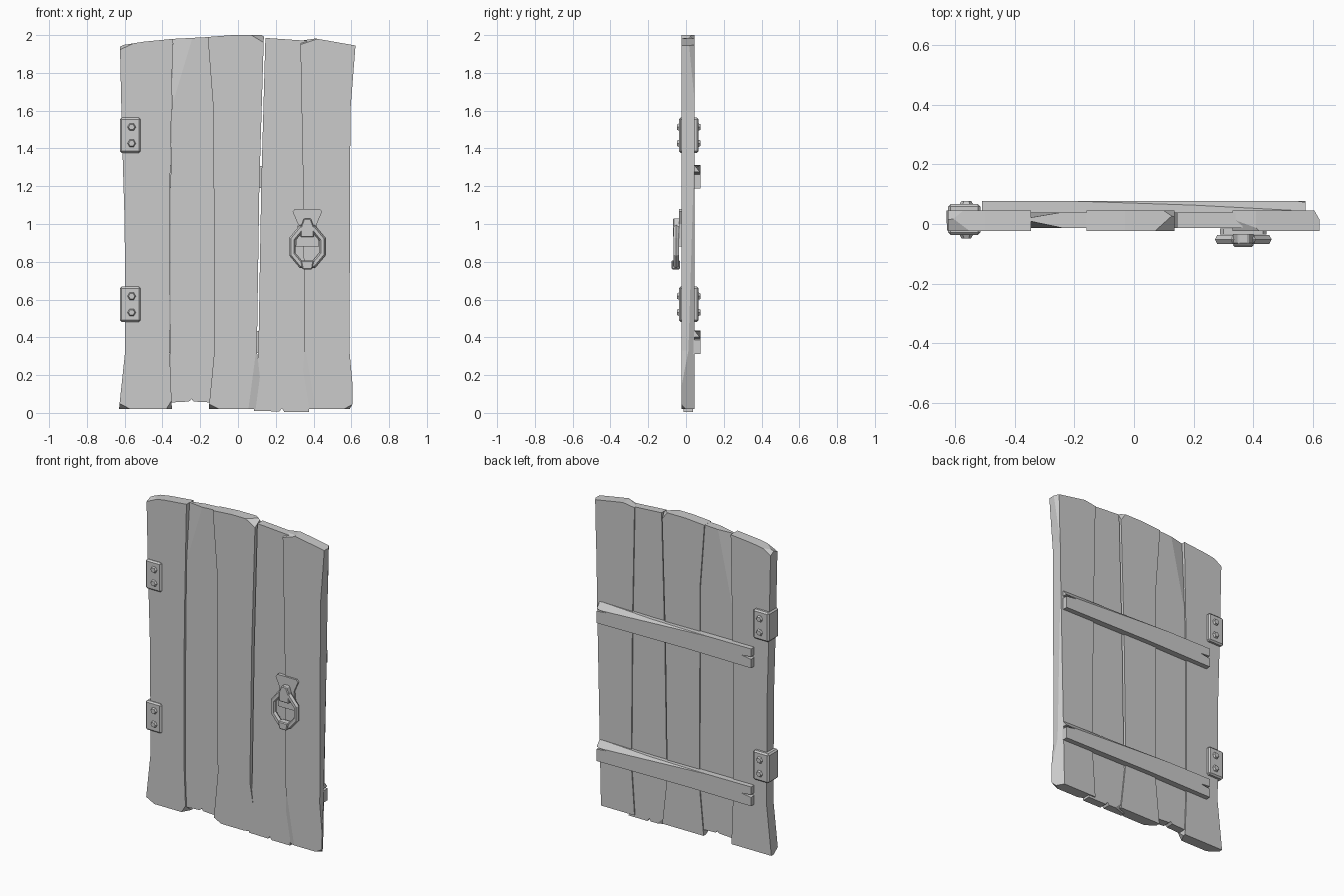
import bpy, bmesh, math
from mathutils import Vector, Matrix

if "Cube" in bpy.data.objects:
    bpy.data.objects.remove(bpy.data.objects["Cube"])

grey = bpy.data.materials.new("plain grey")
grey.diffuse_color = (0.6, 0.6, 0.6, 1)
grey.use_nodes = True
grey.node_tree.nodes["Principled BSDF"].inputs["Base Color"].default_value = grey.diffuse_color


def finish(bm, name):
    bmesh.ops.recalc_face_normals(bm, faces=bm.faces[:])
    me = bpy.data.meshes.new(name)
    bm.to_mesh(me)
    bm.free()
    me.materials.append(grey)
    ob = bpy.data.objects.new(name, me)
    bpy.context.collection.objects.link(ob)
    return ob


def prism(name, pts, y0, y1, chips=(), bevel=0):
    """Extrude an x,z outline from y0 to y1, then slice off chipped corners."""
    bm = bmesh.new()
    f = bm.faces.new([bm.verts.new((x, y0, z)) for x, z in pts])
    r = bmesh.ops.extrude_face_region(bm, geom=[f])
    for v in r["geom"]:
        if isinstance(v, bmesh.types.BMVert):
            v.co.y = y1
    bmesh.ops.recalc_face_normals(bm, faces=bm.faces[:])
    centre = sum((v.co for v in bm.verts), Vector()) / len(bm.verts)
    for a, b, c in chips:
        a, b, c = Vector(a), Vector(b), Vector(c)
        n = (b - a).cross(c - a).normalized()
        if n.dot(a - centre) < 0:
            n = -n
        bmesh.ops.bisect_plane(bm, geom=bm.verts[:] + bm.edges[:] + bm.faces[:],
                               plane_co=a, plane_no=n, clear_outer=True)
        bmesh.ops.holes_fill(bm, edges=[e for e in bm.edges if e.is_boundary])
    if bevel:
        bmesh.ops.bevel(bm, geom=bm.edges[:], offset=bevel, segments=1, affect='EDGES')
    return finish(bm, name)


F, B = -0.024, 0.045      # front and back of the proud planks
f, b = -0.013, 0.038      # front and back of the recessed planks

# Proud planks: left, middle, right
prism("plank_left", [(-.63, .02), (-.35, .02), (-.362, .33), (-.36, 1.2), (-.345, 1.98),
                     (-.50, 1.965), (-.625, 1.945), (-.615, 1.5), (-.60, 1.0), (-.597, .33)], F, B,
      [((-.57, F, .02), (-.627, F, .05), (-.63, .02, .02)),
       ((-.62, F, 1.925), (-.54, F, 1.962), (-.60, .02, 1.952)),
       ((-.355, F, .06), (-.38, F, .02), (-.35, .03, .02)),
       ((-.625, B, 1.92), (-.57, B, 1.955), (-.61, .01, 1.95))])
prism("plank_middle", [(-.155, .02), (.135, .02), (.10, .33), (.113, 1.2), (.137, 2.0),
                       (-.03, 2.0), (-.16, 1.99), (-.13, 1.6), (-.125, .33)], F, B,
      [((-.10, F, .02), (-.15, F, .045), (-.155, .02, .02)),
       ((.137, F, 1.96), (.07, F, 2.0), (.13, .03, 2.0)),
       ((.137, B, 1.95), (.10, B, 2.0), (.137, .02, 2.0)),
       ((.10, F, .36), (.055, F, .02), (.125, -.004, .02))])
prism("plank_right", [(.33, .02), (.618, .02), (.59, .33), (.595, 1.6), (.622, 1.945),
                      (.41, 1.982), (.33, 1.97), (.345, 1.2), (.352, .33)], F, B,
      [((.56, F, .02), (.615, F, .05), (.618, .02, .02)),
       ((.33, F, 1.95), (.42, F, 1.98), (.34, .02, 1.975)),
       ((.594, B, 1.4), (.606, B, 1.97), (.62, .02, 1.95)),
       ((.35, F, .38), (.41, F, .02), (.33, .004, .02))])

# Recessed planks with split lower ends
prism("plank_inner_left", [(-.355, .055), (-.26, .06), (-.245, .073), (-.235, .06), (-.14, .055),
                           (-.115, .33), (-.12, 1.6), (-.15, 1.99), (-.345, 1.98),
                           (-.357, 1.2), (-.359, .33)], f, b,
      [((-.357, f, 1.6), (-.24, f, 1.99), (-.34, .008, 1.985)),
       ((-.357, b, 1.5), (-.25, b, 1.99), (-.345, .022, 1.98))])
prism("plank_inner_right", [(.085, .01), (.22, .008), (.232, .025), (.245, .005), (.375, .005),
                            (.37, .33), (.365, 1.97), (.25, 1.978), (.145, 1.985),
                            (.123, 1.2), (.108, .33)], f, b,
      [((.18, b, .005), (.12, b, .06), (.09, .01, .01))])

# Back battens with cracked ends
for label, z in (("lower", .375), ("upper", 1.25)):
    prism("batten_" + label,
          [(-.51, z - .06), (-.05, z - .057), (.575, z - .063), (.575, z + .012), (.51, z + .018),
           (.575, z + .026), (.575, z + .063), (.2, z + .057), (-.16, z + .06), (-.51, z + .062),
           (-.51, z + .012), (-.44, z + .006), (-.51, z - .004)], .037, .077,
          [((-.16, .077, z + .058), (.2, .077, z + .04), (.02, .069, z + .059))])

# Hinges wrapping the left edge, each with bolts on both sides
for label, z in (("lower", .575), ("upper", 1.47)):
    prism("hinge_" + label, [(-.625, z - .093), (-.515, z - .093), (-.515, z + .093), (-.625, z + .093)],
          -.037, .067, bevel=.009)
    bm = bmesh.new()
    for dz in (-.043, .043):
        for s in (-1, 1):
            m = Matrix.Translation((-.563, .015 + s * .055, z + dz)) @ Matrix.Rotation(-s * math.pi / 2, 4, 'X') \
                @ Matrix.Rotation(math.pi / 6, 4, 'Z')
            bmesh.ops.create_cone(bm, cap_ends=True, segments=6, radius1=.025, radius2=.016,
                                  depth=.016, matrix=m)
    finish(bm, "hinge_bolts_" + label)

# Handle: back plate, lug, octagonal ring and grip block
hx = .367
prism("handle_plate", [(hx - .062, .88), (hx + .062, .88), (hx + .05, 1.0), (hx + .078, 1.065),
                       (hx + .066, 1.08), (hx - .066, 1.08), (hx - .078, 1.065), (hx - .05, 1.0)], -.036, -.015)
prism("handle_lug", [(hx - .035, .93), (hx + .035, .93), (hx + .035, .985), (hx + .018, 1.03),
                     (hx - .018, 1.03), (hx - .035, .985)], -.068, -.03, bevel=.005)
bpy.ops.mesh.primitive_torus_add(major_segments=8, minor_segments=6, major_radius=.086, minor_radius=.017)
ring = bpy.context.object
ring.name = "handle_ring"
ring.data.transform(Matrix.Translation((hx, -.052, .88)) @ Matrix.Diagonal((1, 1, 1.2, 1))
                    @ Matrix.Rotation(math.pi / 2, 4, 'X') @ Matrix.Rotation(math.pi / 8, 4, 'Z'))
ring.data.materials.append(grey)
prism("handle_grip", [(hx - .026, .76), (hx + .026, .76), (hx + .035, .807), (hx - .035, .807)],
      -.077, -.032, bevel=.005)
